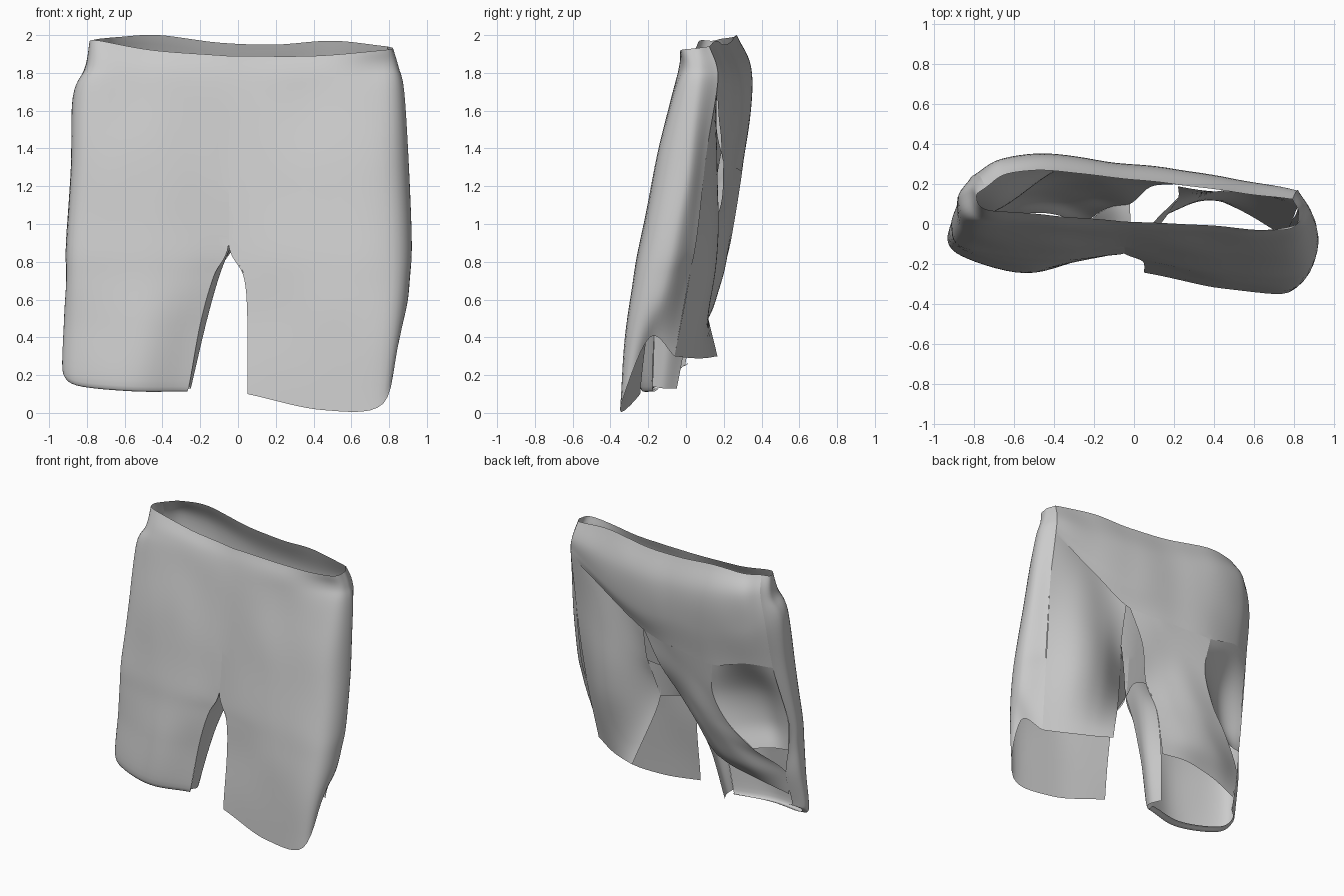
import bpy, bmesh
from mathutils import Vector, noise

N = 7  # subdivisions between control points


def spline(pts):
    """Smooth curve through the control points."""
    p = [Vector(v) for v in pts]
    p = [p[0] * 2 - p[1]] + p + [p[-1] * 2 - p[-2]]
    out = []
    for i in range(1, len(p) - 2):
        a, b, c, d = p[i - 1:i + 3]
        for k in range(N):
            t = k / N
            out.append(0.5 * (2 * b + (c - a) * t + (2 * a - 5 * b + 4 * c - d) * t * t
                              + (3 * b - a - 3 * c + d) * t ** 3))
    return out + [p[-2]]


def cloth(name, *patches):
    """Weld spline patches (rows of control points) into one smooth sheet."""
    bm = bmesh.new()
    for rows in patches:
        across = [spline(r) for r in rows]
        grid = [spline(col) for col in zip(*across)]
        vs = [[bm.verts.new(v) for v in col] for col in grid]
        for i in range(len(vs) - 1):
            for j in range(len(vs[0]) - 1):
                bm.faces.new((vs[i][j], vs[i + 1][j], vs[i + 1][j + 1], vs[i][j + 1]))
    bmesh.ops.remove_doubles(bm, verts=bm.verts, dist=0.003)
    bmesh.ops.recalc_face_normals(bm, faces=bm.faces)
    # soft fabric unevenness
    for v in bm.verts:
        v.co.y += 0.008 * noise.noise(Vector((v.co.x * 4, v.co.y * 2, v.co.z * 2.5)))
    me = bpy.data.meshes.new(name)
    bm.to_mesh(me)
    bm.free()
    me.shade_smooth()
    ob = bpy.data.objects.new(name, me)
    bpy.context.collection.objects.link(ob)
    return ob


# Front of the shorts: each row runs from the side-back edge to the centre line
left_front = [
    [(-.74, .18, 1.98), (-.785, .14, 1.97), (-.73, .07, 1.97), (-.45, .05, 1.92), (-.05, .01, 1.89)],
    [(-.77, .24, 1.86), (-.81, .16, 1.83), (-.75, .03, 1.84), (-.45, .00, 1.82), (-.05, -.02, 1.78)],
    [(-.81, .24, 1.65), (-.875, .13, 1.67), (-.80, .00, 1.7), (-.45, -.04, 1.65), (-.05, -.05, 1.6)],
    [(-.83, .18, 1.32), (-.885, .08, 1.3), (-.82, -.06, 1.3), (-.45, -.11, 1.3), (-.05, -.10, 1.25)],
    [(-.88, .07, .90), (-.91, .00, .90), (-.84, -.11, .90), (-.45, -.17, .90), (-.05, -.15, .89)],
    [(-.87, .06, .70), (-.91, -.01, .70), (-.85, -.12, .70), (-.47, -.19, .70), (-.13, -.16, .72)],
    [(-.85, .06, .50), (-.92, -.02, .50), (-.86, -.13, .48), (-.5, -.22, .46), (-.2, -.17, .47)],
    [(-.86, .00, .28), (-.93, -.07, .24), (-.86, -.16, .17), (-.55, -.24, .14), (-.26, -.18, .14)],
    [(-.84, .01, .26), (-.90, -.05, .22), (-.83, -.11, .16), (-.55, -.18, .13), (-.28, -.14, .13)],
]
right_front = [
    [(-.05, .01, 1.89), (.40, -.01, 1.89), (.76, -.03, 1.92), (.82, .05, 1.93), (.79, .12, 1.94)],
    [(-.05, -.02, 1.78), (.40, -.04, 1.80), (.77, -.02, 1.83), (.85, .06, 1.83), (.81, .16, 1.83)],
    [(-.05, -.05, 1.6), (.40, -.07, 1.65), (.78, -.06, 1.7), (.88, .05, 1.7), (.82, .16, 1.7)],
    [(-.05, -.10, 1.25), (.40, -.15, 1.3), (.80, -.15, 1.3), (.905, .00, 1.3), (.82, .10, 1.3)],
    [(-.05, -.15, .89), (.45, -.23, .90), (.82, -.23, .90), (.92, -.07, .90), (.81, .05, .90)],
    [(.03, -.18, .72), (.45, -.26, .70), (.82, -.27, .70), (.91, -.11, .72), (.79, .02, .74)],
    [(.05, -.20, .48), (.45, -.29, .45), (.80, -.31, .45), (.89, -.15, .56), (.77, -.02, .52)],
    [(.05, -.24, .10), (.45, -.32, .015), (.77, -.345, .05), (.83, -.19, .40), (.75, -.06, .30)],
]
cloth("front_body", left_front, right_front)

# Seat and the torn back strip running down to the left leg
seat = [
    [(.79, .12, 1.94), (.5, .16, 1.97), (.2, .20, 1.95), (-.1, .23, 1.96), (-.42, .27, 2.0), (-.63, .25, 1.99), (-.74, .18, 1.98)],
    [(.81, .16, 1.83), (.52, .22, 1.78), (.2, .27, 1.75), (-.1, .30, 1.77), (-.42, .345, 1.82), (-.66, .32, 1.85), (-.77, .24, 1.86)],
    [(.82, .16, 1.75), (.52, .21, 1.60), (.2, .26, 1.50), (-.1, .30, 1.53), (-.42, .34, 1.55), (-.68, .31, 1.6), (-.81, .24, 1.65)],
    [(.82, .16, 1.70), (.5, .18, 1.50), (.2, .20, 1.33), (-.1, .26, 1.30), (-.42, .30, 1.28), (-.66, .27, 1.34), (-.83, .18, 1.32)],
]
back_strip = [
    [(.20, .20, 1.33), (.05, .23, 1.31), (-.1, .26, 1.30), (-.42, .30, 1.28)],
    [(.08, .18, 1.10), (-.07, .21, 1.10), (-.22, .24, 1.10), (-.40, .26, 1.05)],
    [(-.02, .10, .88), (-.15, .17, .90), (-.30, .22, .88), (-.50, .22, .84)],
    [(-.13, .08, .72), (-.25, .15, .72), (-.42, .19, .71), (-.66, .17, .68)],
    [(-.20, .04, .56), (-.38, .12, .55), (-.60, .13, .53), (-.85, .06, .52)],
    [(-.25, .00, .46), (-.42, .05, .44), (-.63, .05, .40), (-.85, .02, .34)],
]
cloth("seat", seat, back_strip)

# Caved-in cloth behind the left leg, between side and strip
cloth("left_leg_dent", [
    [(-.83, .18, 1.32), (-.66, .27, 1.34), (-.42, .30, 1.28)],
    [(-.865, .10, 1.08), (-.66, .11, 1.08), (-.40, .26, 1.05)],
    [(-.88, .07, .88), (-.70, .06, .85), (-.50, .22, .84)],
    [(-.87, .06, .68), (-.76, .09, .68), (-.66, .17, .68)],
])

# Loose back panel of the right leg, tucked under the seat
cloth("right_leg_back", [
    [(.82, .16, 1.70), (.60, .16, 1.62), (.40, .16, 1.50), (.22, .19, 1.38)],
    [(.82, .10, 1.30), (.60, .16, 1.25), (.40, .16, 1.15), (.22, .13, 1.08)],
    [(.79, .02, .74), (.60, .14, .74), (.40, .14, .74), (.17, .05, .80)],
    [(.75, -.06, .30), (.60, .03, .29), (.46, .10, .29), (.32, .17, .30)],
])

# Inseams joining front and back at the crotch
cloth("left_inseam", [
    [(-.05, -.15, .89), (-.02, -.03, .93), (-.02, .10, .88)],
    [(-.13, -.16, .72), (-.10, -.04, .72), (-.13, .08, .72)],
    [(-.20, -.17, .47), (-.17, -.08, .47), (-.22, .02, .48)],
    [(-.26, -.18, .14), (-.25, -.12, .13), (-.28, -.05, .13)],
])
cloth("right_inseam", [
    [(-.05, -.15, .89), (.06, -.03, .97), (.22, .13, 1.08)],
    [(.03, -.18, .74), (.09, -.06, .78), (.17, .05, .80)],
])
